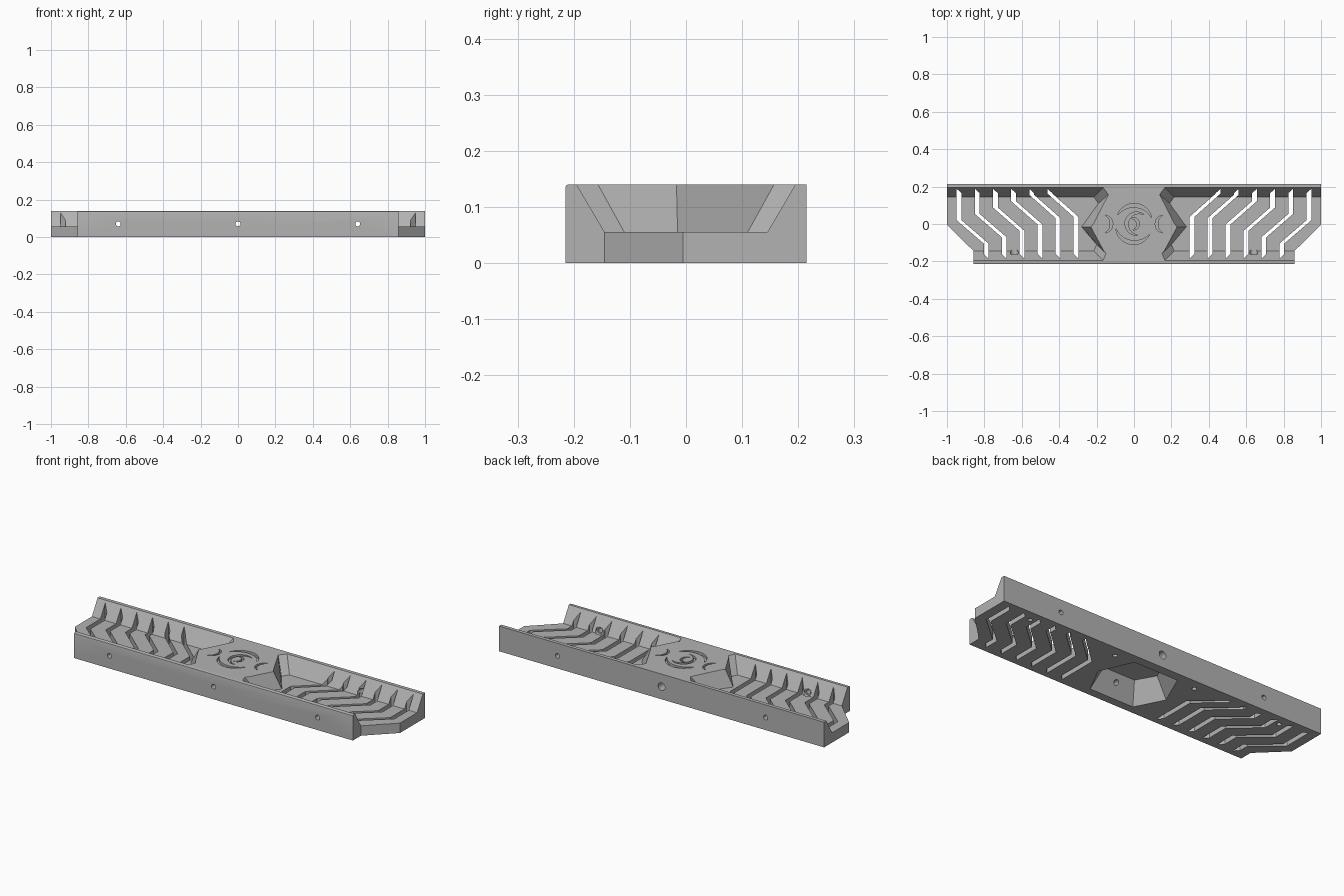
import bpy
import bmesh
import math
from mathutils import Vector, Matrix

if "Cube" in bpy.data.objects:
    bpy.data.objects.remove(bpy.data.objects["Cube"], do_unlink=True)

TOP, FLOOR = 0.14, 0.055
cutters = []

grey = bpy.data.materials.new("satin grey")
grey.use_nodes = True
colour = (0.45, 0.45, 0.45, 1)
grey.diffuse_color = colour
grey.node_tree.nodes["Principled BSDF"].inputs["Base Color"].default_value = colour


def add_object(name, bm):
    bmesh.ops.recalc_face_normals(bm, faces=bm.faces)
    mesh = bpy.data.meshes.new(name)
    bm.to_mesh(mesh)
    bm.free()
    mesh.materials.append(grey)
    obj = bpy.data.objects.new(name, mesh)
    bpy.context.collection.objects.link(obj)
    return obj


def loft(name, low, high, z0, z1):
    """Solid between two matching plan outlines."""
    bm = bmesh.new()
    a = [bm.verts.new((x, y, z0)) for x, y in low]
    b = [bm.verts.new((x, y, z1)) for x, y in high]
    bm.faces.new(a)
    bm.faces.new(b)
    for i in range(len(a)):
        j = (i + 1) % len(a)
        bm.faces.new((a[i], a[j], b[j], b[i]))
    return add_object(name, bm)


def cut_loft(name, low, high, z0, z1):
    cutters.append(loft(name, low, high, z0, z1))


def cut_hole(name, start, end, radius):
    start, end = Vector(start), Vector(end)
    axis = end - start
    bm = bmesh.new()
    turn = axis.to_track_quat('Z', 'Y').to_matrix().to_4x4()
    bmesh.ops.create_cone(bm, cap_ends=True, segments=24, radius1=radius, radius2=radius,
                          depth=axis.length, matrix=Matrix.Translation((start + end) / 2) @ turn)
    cutters.append(add_object(name, bm))


def flip(points, side):
    return [(x * side, y) for x, y in points]


# Solid body with clipped front corners
half = [(1, 0.215), (1, -0.005), (0.857, -0.145), (0.857, -0.215)]
plan = half + flip(half[::-1], -1)
tray = loft("vented_tray", plan, plan, 0, TOP)

# Softened front top edge
bm = bmesh.new()
bm.from_mesh(tray.data)
edge = [e for e in bm.edges if all(v.co.z > 0.13 and v.co.y < -0.21 for v in e.verts)]
bmesh.ops.bevel(bm, geom=edge, offset=0.006, segments=3, affect='EDGES', profile=0.5)
bm.to_mesh(tray.data)
bm.free()

# Channels with sloping walls and a notched end towards the middle block
channel_low = [(1.1, 0.145), (0.215, 0.145), (0.19, 0.11), (0.28, -0.015),
               (0.2, -0.11), (0.215, -0.145), (1.1, -0.145)]
channel_top = [(1.1, 0.195), (0.165, 0.195), (0.137, 0.157), (0.23, -0.017),
               (0.15, -0.157), (0.165, -0.195), (1.1, -0.195)]
rise = 1.2
channel_over = [(a + (c - a) * rise, b + (d - b) * rise)
                for (a, b), (c, d) in zip(channel_low, channel_top)]
for side in (1, -1):
    cut_loft("channel_cutter", flip(channel_low, side), flip(channel_over, side),
             FLOOR, FLOOR + (TOP - FLOOR) * rise)

# Bent slots through the floor, with slanted ends
w = 0.013
for side in (1, -1):
    for i in range(6):
        back, front = 0.935 - 0.097 * i, 0.79 - 0.096 * i
        bend = min(0.02 + 0.034 * i, 0.163)
        low = bend - 0.125
        slot = [(back + w, 0.188), (back + w, bend), (front + w, low), (front + w, -0.16),
                (front - w, -0.186), (front - w, low), (back - w, bend), (back - w, 0.165)]
        cut_loft("slot_cutter", flip(slot, side), flip(slot, side), -0.05, 0.2)

# Hollow under the middle block
pocket_half = [(0.135, 0.165), (0.215, -0.015), (0.135, -0.17)]
pocket = pocket_half + flip(pocket_half[::-1], -1)
slope = 1.3
inner = [(x * 0.72, y * 0.66) for x, y in pocket]
under = [(x * 1.05, y * 1.06) for x, y in pocket]
cut_loft("pocket_cutter", under, inner, -0.02, 0.11)

# Mounting holes through both long walls, with recesses for the screw heads
for x in (-0.64, 0, 0.64):
    cut_hole("wall_hole_cutter", (x, -0.3, 0.07), (x, 0.3, 0.07), 0.013)
    if x:
        cut_hole("screw_recess_cutter", (x, -0.163, 0.07), (x, -0.138, 0.07), 0.022)
cut_hole("middle_recess_cutter", (0, 0.165, 0.07), (0, 0.3, 0.07), 0.021)

# Blind holes underneath
for x in (-0.785, -0.25, 0.25, 0.785):
    cut_hole("blind_hole_cutter", (x, 0.155, -0.05), (x, 0.155, 0.045), 0.012)


# Engraved curls on the middle block
def crescent(cx, cy, radius, start, sweep, thick):
    n = 12
    outer, inside = [], []
    for k in range(n + 1):
        t = k / n
        a = math.radians(start + sweep * t)
        d = thick * (0.15 + math.sin(math.pi * t)) / 2
        outer.append((cx + (radius + d) * math.cos(a), cy + (radius + d) * math.sin(a)))
        inside.append((cx + (radius - d) * math.cos(a), cy + (radius - d) * math.sin(a)))
    shape = outer + inside[::-1]
    cut_loft("curl_cutter", shape, shape, TOP - 0.014, TOP + 0.05)


for curl in ((0, 0, 0.1, 20, 130, 0.018), (0, 0, 0.1, 195, 130, 0.018),
             (0.02, 0, 0.06, 60, 210, 0.016), (-0.01, 0, 0.032, -80, 200, 0.012),
             (0.17, 0, 0.05, 110, 140, 0.012), (-0.17, 0, 0.05, -70, 140, 0.012)):
    crescent(*curl)

# Cut everything, then drop the cutters
for cutter in cutters:
    cutter.hide_render = True
    mod = tray.modifiers.new("cut", 'BOOLEAN')
    mod.operation = 'DIFFERENCE'
    mod.solver = 'EXACT'
    mod.object = cutter
bpy.context.view_layer.update()
result = bpy.data.meshes.new_from_object(tray.evaluated_get(bpy.context.evaluated_depsgraph_get()))
tray.modifiers.clear()
tray.data = result
tray.data.materials.clear()
tray.data.materials.append(grey)
for poly in tray.data.polygons:
    poly.material_index = 0
for cutter in cutters:
    bpy.data.objects.remove(cutter, do_unlink=True)

bpy.context.view_layer.objects.active = tray
tray.select_set(True)
bpy.ops.object.shade_smooth_by_angle(angle=math.radians(30))
